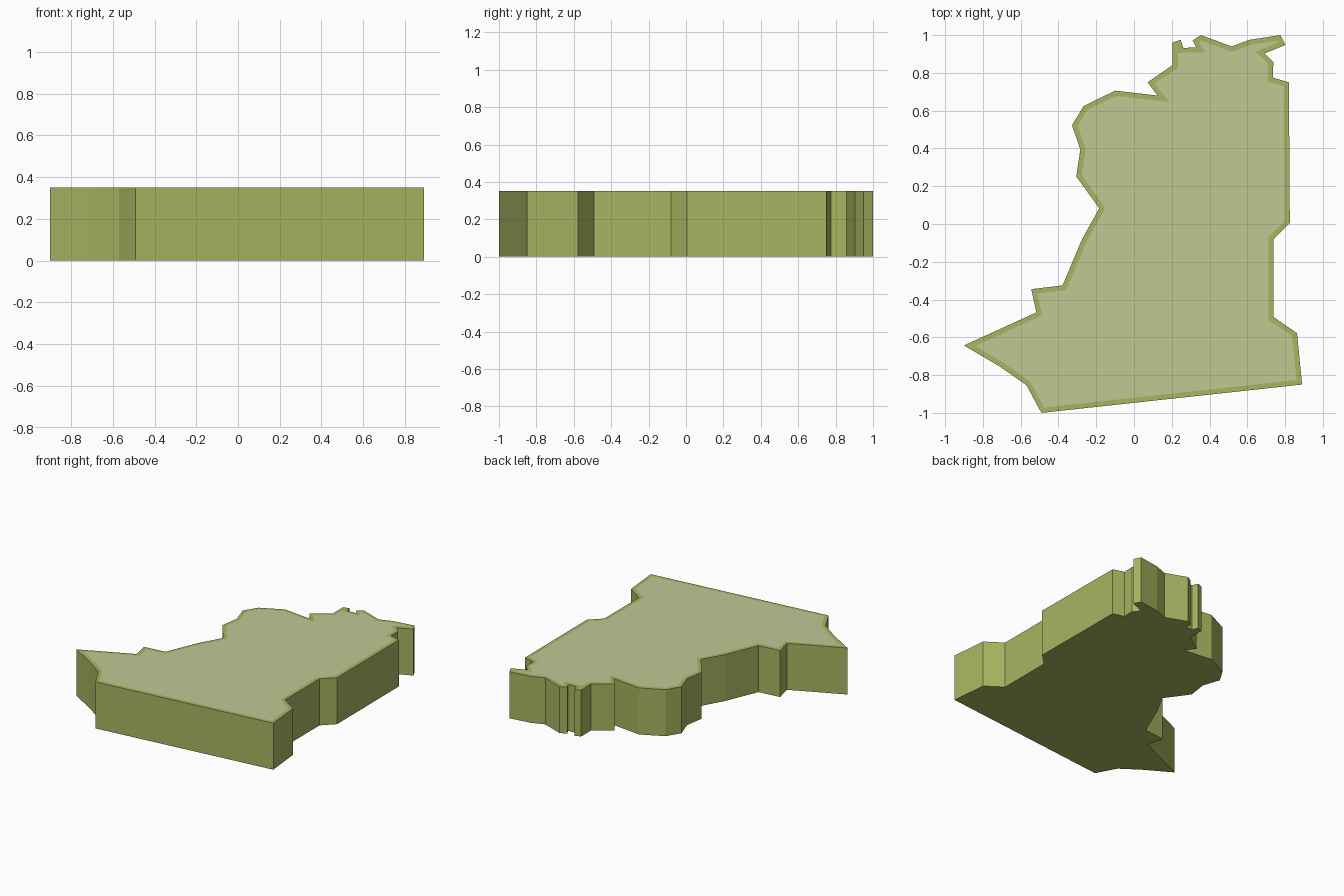
import bpy, bmesh
from mathutils import Vector

if "Cube" in bpy.data.objects:
    bpy.data.objects.remove(bpy.data.objects["Cube"])

HEIGHT, RIM = 0.352, 0.027

# outline, counter-clockwise from the front left corner
START = [(-.49, -1), (.89, -.85), (.863, -.578), (.738, -.492), (.738, -.08), (.825, .005),
         (.82, .75), (.735, .775), (.738, .858), (.692, .903), (.802, .948), (.775, 1),
         (.612, .975), (.517, .94), (.355, 1), (.31, .972), (.33, .935)]
PRONG = [(.262, .932), (.247, .975), (.203, .96)]
END = [(.205, .842), (.072, .75), (.125, .68), (-.1, .706), (-.267, .624), (-.328, .523),
       (-.284, .393), (-.306, .252), (-.184, .083), (-.275, -.08), (-.378, -.325), (-.544, -.345),
       (-.517, -.468), (-.9, -.643), (-.71, -.755), (-.57, -.853)]


def inset(points, width):
    """Mitred inward offset of a counter-clockwise outline."""
    pts = [Vector(p) for p in points]
    out = []
    for i, p in enumerate(pts):
        a = (p - pts[i - 1]).normalized()
        b = (pts[(i + 1) % len(pts)] - p).normalized()
        na, nb = Vector((-a.y, a.x)), Vector((-b.y, b.x))
        out.append(p + (na + nb) * width / (1 + na.dot(nb)))
    return out


def slab(name, points, z, height, color):
    bm = bmesh.new()
    face = bm.faces.new([bm.verts.new((p[0], p[1], z)) for p in points])
    if height:
        top = bmesh.ops.extrude_face_region(bm, geom=[face], use_keep_orig=True)["geom"]
        verts = [v for v in top if isinstance(v, bmesh.types.BMVert)]
        bmesh.ops.translate(bm, verts=verts, vec=(0, 0, height))
        bmesh.ops.recalc_face_normals(bm, faces=bm.faces)
    mesh = bpy.data.meshes.new(name)
    bm.to_mesh(mesh)
    bm.free()
    mat = bpy.data.materials.new(name + "_color")
    mat.diffuse_color = (*color, 1)
    mat.use_nodes = True
    mat.node_tree.nodes["Principled BSDF"].inputs["Base Color"].default_value = mat.diffuse_color
    mesh.materials.append(mat)
    bpy.context.collection.objects.link(bpy.data.objects.new(name, mesh))


# solid region block
slab("region_block", START + PRONG + END, 0, HEIGHT - .001, (.39, .46, .12))
# pale top surface, leaving a rim; the thin prong is all rim
slab("top_surface", inset(START + [(.205, .933)] + END, RIM), HEIGHT, 0, (.53, .58, .29))
